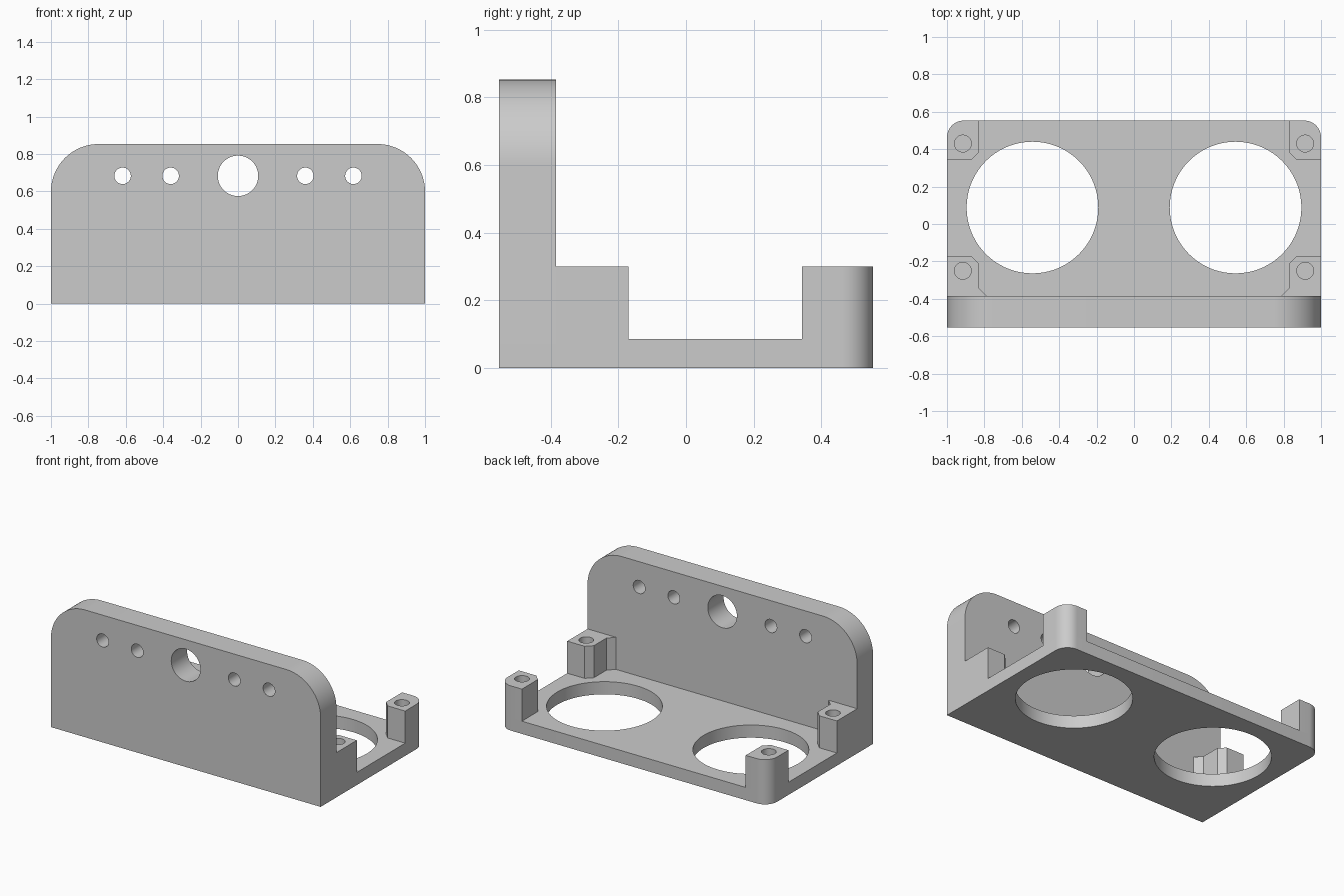
import bpy, bmesh
from math import cos, sin, pi

cube = bpy.data.objects.get("Cube")
if cube:
    bpy.data.objects.remove(cube)

GREY = (0.6, 0.6, 0.6, 1)
grey = bpy.data.materials.new("plain grey")
grey.use_nodes = True
grey.diffuse_color = GREY
grey.node_tree.nodes["Principled BSDF"].inputs["Base Color"].default_value = GREY

# Main sizes
BACK = 0.553
WALL_BACK = -0.385
FLOOR = 0.085
POST_TOP = 0.30
WALL_TOP = 0.853


def arc(cx, cy, r, start, end, steps):
    """Points along an arc, angles in degrees."""
    angles = [(start + (end - start) * i / steps) * pi / 180 for i in range(steps + 1)]
    return [(cx + r * cos(a), cy + r * sin(a)) for a in angles]


def prism(name, outline, low, high, upright=False):
    """Extrude an outline along z, or along y when upright."""
    bm = bmesh.new()
    rings = [[bm.verts.new((u, h, v) if upright else (u, v, h)) for u, v in outline]
             for h in (low, high)]
    bm.faces.new(rings[0])
    bm.faces.new(rings[1])
    n = len(outline)
    for i in range(n):
        j = (i + 1) % n
        bm.faces.new((rings[0][i], rings[0][j], rings[1][j], rings[1][i]))
    bmesh.ops.recalc_face_normals(bm, faces=bm.faces[:])
    mesh = bpy.data.meshes.new(name)
    bm.to_mesh(mesh)
    bm.free()
    mesh.materials.append(grey)
    obj = bpy.data.objects.new(name, mesh)
    bpy.context.collection.objects.link(obj)
    return obj


def activate(obj):
    bpy.ops.object.select_all(action='DESELECT')
    obj.select_set(True)
    bpy.context.view_layer.objects.active = obj


def drill(obj, holes, upright=False):
    """Cut round holes (u, v, radius) right through a part."""
    for u, v, r in holes:
        cutter = prism("cutter", arc(u, v, r, 0, 360, 72)[:-1], -1, 1.5, upright)
        cutter.hide_render = True
        activate(obj)
        mod = obj.modifiers.new("hole", 'BOOLEAN')
        mod.operation = 'DIFFERENCE'
        mod.solver = 'EXACT'
        mod.object = cutter
        bpy.ops.object.modifier_apply(modifier=mod.name)
        bpy.data.objects.remove(cutter)


def smooth(obj):
    activate(obj)
    bpy.ops.object.shade_smooth_by_angle(angle=pi / 6)


# Upright front wall with rounded top corners and a row of holes
R = 0.255
wall = prism("front_wall",
             [(-1, 0), (1, 0)]
             + arc(1 - R, WALL_TOP - R, R, 0, 90, 24)
             + arc(R - 1, WALL_TOP - R, R, 90, 180, 24),
             -BACK, WALL_BACK, upright=True)
drill(wall, [(0, 0.683, 0.108)]
      + [(s * x, 0.683, 0.044) for s in (-1, 1) for x in (0.36, 0.617)], upright=True)
smooth(wall)

# Base plate with rounded back corners and two large openings
r = 0.09
base = prism("base_plate",
             [(-1, WALL_BACK), (1, WALL_BACK)]
             + arc(1 - r, BACK - r, r, 0, 90, 12)
             + arc(r - 1, BACK - r, r, 90, 180, 12),
             0, FLOOR)
drill(base, [(s * 0.543, 0.088, 0.352) for s in (-1, 1)])
smooth(base)

# Corner posts, each with a screw hole down to the plate
back_outline = ([(0.83, BACK), (0.83, 0.383), (0.87, 0.343), (1, 0.343)]
                + arc(1 - r, BACK - r, r, 0, 90, 12))
front_outline = [(1, WALL_BACK), (1, -0.17), (0.87, -0.17), (0.83, -0.21),
                 (0.83, -0.343), (0.788, WALL_BACK)]
for side, s in (("left", 1), ("right", -1)):
    for end, outline, y in (("back", back_outline, 0.43), ("front", front_outline, -0.25)):
        post = prism(f"{end}_{side}_post", [(s * u, v) for u, v in outline],
                     FLOOR, POST_TOP)
        drill(post, [(s * 0.915, y, 0.045)])
        smooth(post)
